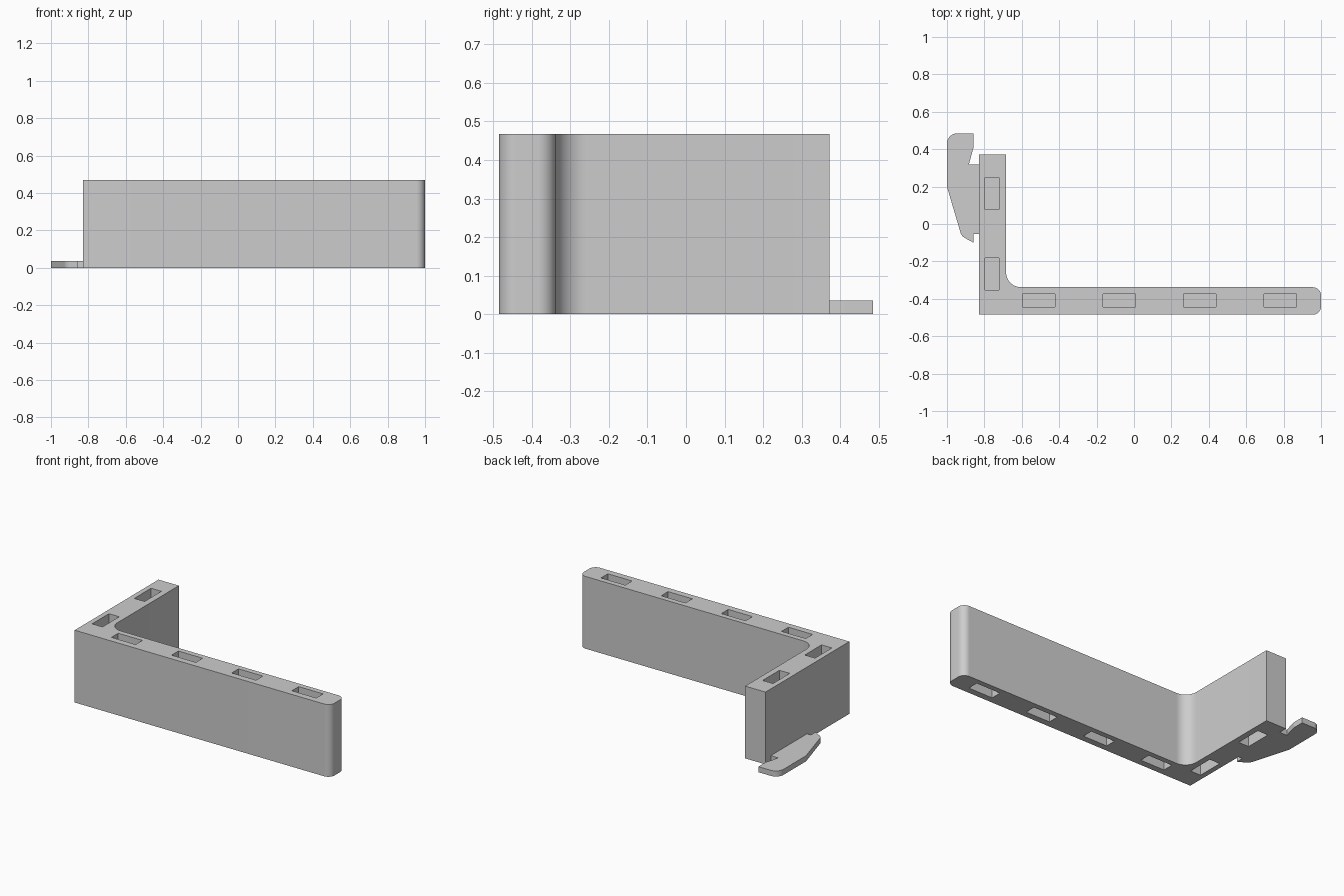
import bpy
import bmesh
import math
from mathutils import Vector

cube = bpy.data.objects.get("Cube")
if cube:
    bpy.data.objects.remove(cube, do_unlink=True)

grey = bpy.data.materials.new("plain grey")
grey.use_nodes = True
colour = (0.61, 0.61, 0.61, 1)
grey.diffuse_color = colour
grey.node_tree.nodes["Principled BSDF"].inputs["Base Color"].default_value = colour

HEIGHT = 0.468
POCKET_DEPTH = 0.2


def rounded(outline, steps=10):
    """Turn (x, y, radius) corners into a list of points with filleted corners."""
    pts = []
    for i, (x, y, r) in enumerate(outline):
        p = Vector((x, y))
        if r == 0:
            pts.append(p)
            continue
        a = (Vector(outline[i - 1][:2]) - p).normalized()
        b = (Vector(outline[(i + 1) % len(outline)][:2]) - p).normalized()
        half = a.angle(b) / 2
        centre = p + (a + b).normalized() * r / math.sin(half)
        start = p + a * r / math.tan(half) - centre
        end = p + b * r / math.tan(half) - centre
        for s in range(steps + 1):
            pts.append(centre + start.lerp(end, s / steps).normalized() * r)
    return pts


def extrude(name, outline, z0, z1):
    """Extrude a closed outline into a solid."""
    bm = bmesh.new()
    face = bm.faces.new([bm.verts.new((p.x, p.y, z0)) for p in rounded(outline)])
    # Keep the starting face as the underside
    top = bmesh.ops.extrude_face_region(bm, geom=[face], use_keep_orig=True)["geom"]
    verts = [v for v in top if isinstance(v, bmesh.types.BMVert)]
    bmesh.ops.translate(bm, verts=verts, vec=(0, 0, z1 - z0))
    bmesh.ops.recalc_face_normals(bm, faces=bm.faces)
    mesh = bpy.data.meshes.new(name)
    bm.to_mesh(mesh)
    bm.free()
    mesh.materials.append(grey)
    obj = bpy.data.objects.new(name, mesh)
    bpy.context.collection.objects.link(obj)
    return obj


def smooth(obj):
    bpy.ops.object.select_all(action="DESELECT")
    obj.select_set(True)
    bpy.context.view_layer.objects.active = obj
    bpy.ops.object.shade_smooth_by_angle(angle=math.radians(30))


# L-shaped wall with a filleted inner corner and rounded free end
wall = extrude("corner_wall", [
    (-0.83, -0.485, 0), (1, -0.485, 0.045), (1, -0.338, 0.045),
    (-0.684, -0.338, 0.08), (-0.684, 0.372, 0), (-0.83, 0.372, 0)], 0, HEIGHT)

# Rectangular pockets cut into both the top and the bottom
bm = bmesh.new()
slots = [(-0.51 + 0.431 * i, -0.408, 0.174, 0.07) for i in range(4)]
slots += [(-0.76, y, 0.074, 0.172) for y in (-0.268, 0.163)]
for x, y, sx, sy in slots:
    for z in (0, HEIGHT):
        made = bmesh.ops.create_cube(bm, size=1)["verts"]
        bmesh.ops.scale(bm, verts=made, vec=(sx, sy, POCKET_DEPTH * 2))
        bmesh.ops.translate(bm, verts=made, vec=(x, y, z))
mesh = bpy.data.meshes.new("pocket_cutter")
bm.to_mesh(mesh)
bm.free()
mesh.materials.append(grey)
cutter = bpy.data.objects.new("pocket_cutter", mesh)
bpy.context.collection.objects.link(cutter)

cut = wall.modifiers.new("pockets", "BOOLEAN")
cut.operation = "DIFFERENCE"
cut.solver = "EXACT"
cut.object = cutter
bpy.context.view_layer.objects.active = wall
bpy.ops.object.modifier_apply(modifier=cut.name)
bpy.data.objects.remove(cutter, do_unlink=True)
smooth(wall)

# Thin hooked latch plate at the foot of the short arm
latch = extrude("latch_plate", [
    (-0.83, 0.318, 0), (-0.883, 0.318, 0), (-0.858, 0.41, 0.03),
    (-0.858, 0.485, 0), (-1, 0.485, 0.055), (-1, 0.2, 0.08),
    (-0.922, -0.065, 0.05), (-0.858, -0.1, 0), (-0.858, -0.053, 0),
    (-0.83, -0.053, 0)], 0, 0.036)
smooth(latch)
